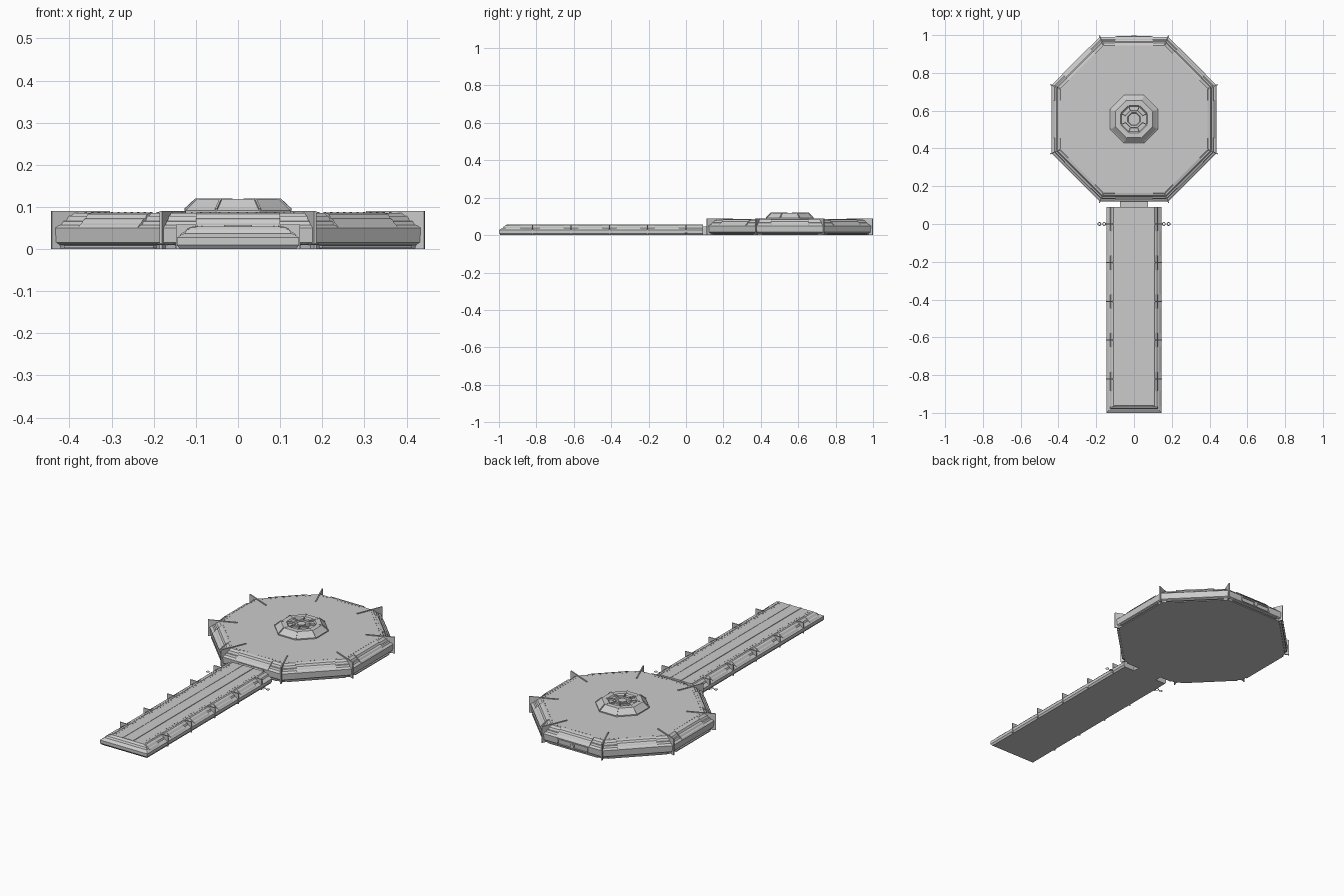
import bpy, bmesh
from math import cos, sin, pi, radians
from mathutils import Matrix, Vector

if "Cube" in bpy.data.objects:
    bpy.data.objects.remove(bpy.data.objects["Cube"])

CY = 0.555            # centre of the octagonal hall
K = 1 / cos(pi / 8)   # apothem -> corner radius


def finish(name, bm):
    bmesh.ops.recalc_face_normals(bm, faces=bm.faces)
    me = bpy.data.meshes.new(name)
    bm.to_mesh(me)
    bm.free()
    ob = bpy.data.objects.new(name, me)
    bpy.context.collection.objects.link(ob)
    return ob


def loft(name, rings, close_top=True):
    bm = bmesh.new()
    loops = [[bm.verts.new(p) for p in r] for r in rings]
    n = len(loops[0])
    for a, b in zip(loops, loops[1:]):
        for i in range(n):
            j = (i + 1) % n
            bm.faces.new((a[i], a[j], b[j], b[i]))
    bm.faces.new(loops[0])
    bm.faces.new(loops[-1])
    return finish(name, bm)


def ring(apothem, z, n=8):
    r = apothem / cos(pi / n)
    return [(r * cos((i + .5) * 2 * pi / n), CY + r * sin((i + .5) * 2 * pi / n), z) for i in range(n)]


def add_prism(bm, pts, thick, mat):
    """Extrude an x-z outline along local y, centred, then place it."""
    a = [bm.verts.new(mat @ Vector((x, -thick / 2, z))) for x, z in pts]
    b = [bm.verts.new(mat @ Vector((x, thick / 2, z))) for x, z in pts]
    n = len(pts)
    bm.faces.new(a)
    bm.faces.new(b[::-1])
    for i in range(n):
        j = (i + 1) % n
        bm.faces.new((a[i], b[i], b[j], a[j]))


def add_box(bm, x0, x1, y0, y1, z0, z1, mat=Matrix()):
    add_prism(bm, [(x0, z0), (x1, z0), (x1, z1), (x0, z1)], y1 - y0,
              mat @ Matrix.Translation((0, (y0 + y1) / 2, 0)))


def around(angle):
    return Matrix.Translation((0, CY, 0)) @ Matrix.Rotation(angle, 4, 'Z')


# Octagonal hall: stepped wall and eaves
hall = [(.422, 0), (.425, .010), (.434, .016), (.436, .050), (.428, .056), (.422, .057),
        (.417, .066), (.410, .067), (.404, .078), (.398, .079), (.390, .086)]
loft("octagon_hall", [ring(a, z) for a, z in hall])

# Radial corner fins
bm = bmesh.new()
for i in range(8):
    add_prism(bm, [(.425, .0), (.4795, .0), (.4795, .09), (.33, .09), (.33, .084), (.42, .08)],
              .006, around((i + .5) * pi / 4))
finish("corner_fins", bm)

# Raised eave panels, lower plinth strips and roof bolts on every side
bm = bmesh.new()
for i in range(8):
    m = around(i * pi / 4)
    add_prism(bm, [(.39, .05), (.437, .05), (.432, .057), (.425, .061), (.420, .069),
                   (.411, .073), (.405, .083), (.39, .087)], .20, m)
    add_box(bm, .41, .434, -.15, .15, .003, .009, m)
finish("eave_panels", bm)
bm = bmesh.new()
for i in range(8):
    for k in range(-6, 7):
        y = k * .022
        add_box(bm, .377, .381, y - .002, y + .002, .085, .0875, around(i * pi / 4))
finish("roof_bolts", bm)

# Central dome with a recessed crown
dome = [(.127, .084), (.127, .092), (.120, .097), (.098, .119), (.072, .119), (.066, .111),
        (.046, .111), (.044, .116), (.034, .116), (.030, .111)]
loft("central_dome", [ring(a, z) for a, z in dome])
bm = bmesh.new()
for i in range(8):
    add_prism(bm, [(.125, .088), (.137, .088), (.137, .096), (.109, .12), (.04, .12), (.04, .110), (.09, .112)],
              .005, around((i + .5) * pi / 4))
finish("dome_ribs", bm)
bpy.ops.mesh.primitive_cylinder_add(vertices=16, radius=.022, depth=.008, location=(0, CY, .113))
bpy.context.object.name = "dome_hub"

# Rear hatch
bm = bmesh.new()
m = around(pi / 2)
add_box(bm, .43, .440, -.09, .09, .014, .019, m)
add_box(bm, .43, .440, -.09, .09, .041, .046, m)
for s in (-1, 1):
    add_box(bm, .43, .440, s * .09 - .003, s * .09 + .003, .014, .046, m)
finish("rear_hatch_frame", bm)
bpy.ops.mesh.primitive_cylinder_add(vertices=12, radius=.012, depth=.012, location=(0, CY + .437, .03),
                                    rotation=(pi / 2, 0, 0))
bpy.context.object.name = "rear_hatch_wheel"

# Corridor: stepped body with a bevelled front end
corridor = [(.138, .992, 0), (.145, 1, .010), (.145, 1, .027), (.132, .985, .036),
            (.126, .98, .037), (.122, .974, .046), (.117, .97, .047), (.108, .962, .054)]
loft("corridor", [[(-w, -f, z), (w, -f, z), (w, .09, z), (-w, .09, z)] for w, f, z in corridor])

# Corridor roof strip and side roof panels
bm = bmesh.new()
add_box(bm, -.03, .03, -.96, .09, .05, .0555)
for s in (-1, 1):
    x = s * .031
    add_box(bm, x - .002, x + .002, -.96, .09, .05, .057)
    x = s * .097
    add_box(bm, x - .002, x + .002, -.95, .09, .05, .0555)
finish("corridor_roof_strips", bm)

# Corridor fins, bay panels between them, and roof bolts
fins = [-.82 + .205 * k for k in range(5)]
bm = bmesh.new()
bays = bmesh.new()
bolts = bmesh.new()
for s in (-1, 1):
    m = Matrix.Scale(s, 4, (1, 0, 0))
    for y in fins:
        add_prism(bm, [(.10, .0), (.147, .0), (.147, .058), (.10, .058)], .005,
                  m @ Matrix.Translation((0, y, 0)))
    for y in [-.925] + [f + .1025 for f in fins[:-1]]:
        length = .08 if y < -.9 else .13
        add_prism(bays, [(.10, .027), (.143, .027), (.134, .038), (.127, .041), (.119, .050), (.10, .055)],
                  length, m @ Matrix.Translation((0, y, 0)))
    for k in range(42):
        y = -.94 + k * .024
        add_box(bolts, .084, .087, y - .002, y + .002, .053, .0555, m)
finish("corridor_fins", bm)
finish("corridor_bay_panels", bays)
finish("corridor_bolts", bolts)

# Neck joining corridor and hall
bm = bmesh.new()
add_box(bm, -.075, .075, .08, .14, 0, .045)
finish("connecting_neck", bm)

# Small loose rings beside the corridor
for s in (-1, 1):
    for k in range(2):
        bpy.ops.mesh.primitive_torus_add(major_segments=12, minor_segments=4, major_radius=.008,
                                         minor_radius=.002, location=(s * (.158 + .025 * k), .0, .012))
        bpy.context.object.name = "side_ring"
